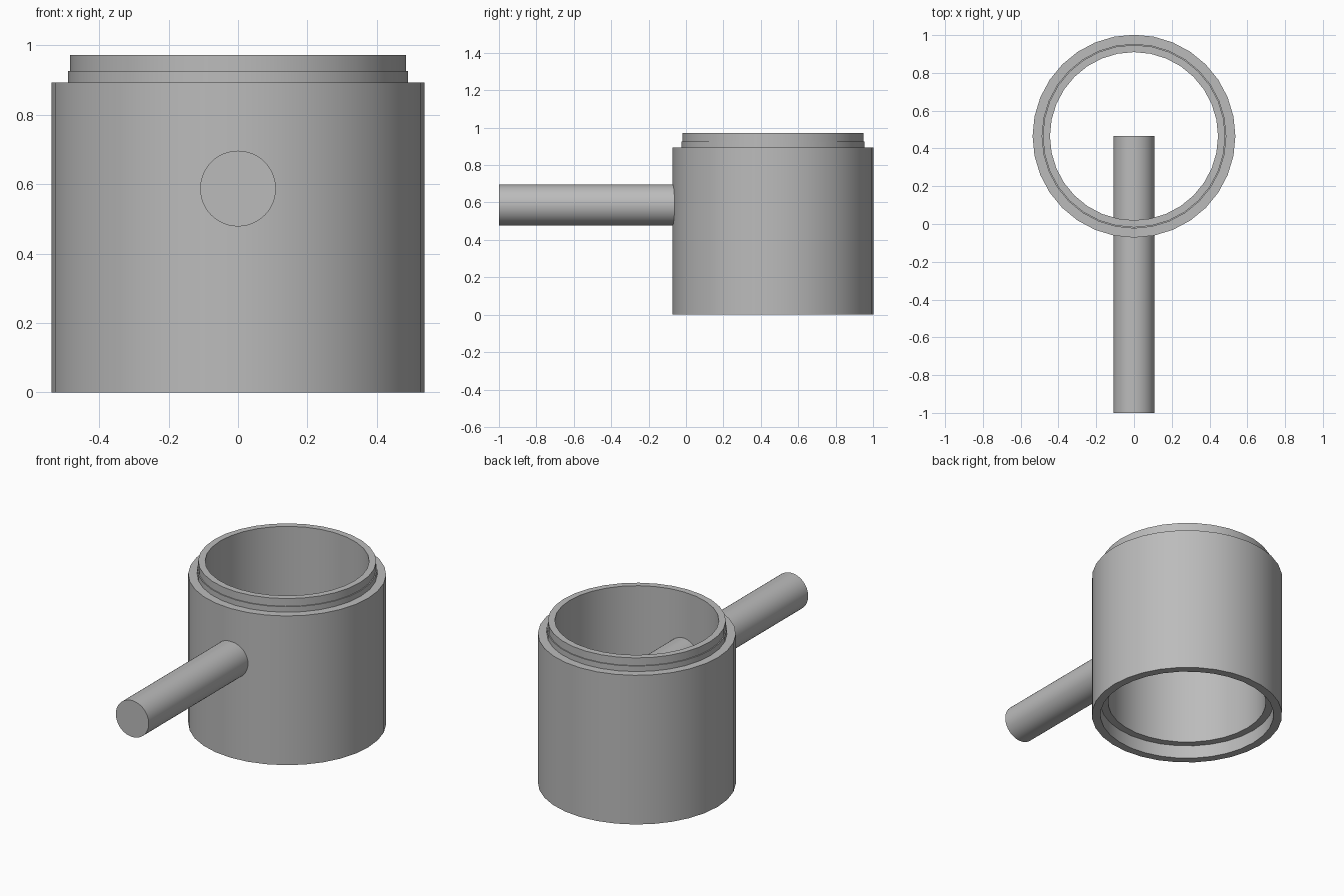
import bpy
import bmesh
import math
from mathutils import Matrix

cube = bpy.data.objects.get("Cube")
if cube:
    bpy.data.objects.remove(cube, do_unlink=True)

grey = bpy.data.materials.new("plain grey")
grey.use_nodes = True
colour = (0.5, 0.5, 0.5, 1)
grey.diffuse_color = colour
grey.node_tree.nodes["Principled BSDF"].inputs["Base Color"].default_value = colour

CENTRE_Y = 0.465


def finish(name, bm):
    """Turn a bmesh into a smooth, sharp-edged object."""
    bmesh.ops.recalc_face_normals(bm, faces=bm.faces)
    mesh = bpy.data.meshes.new(name)
    bm.to_mesh(mesh)
    bm.free()
    mesh.materials.append(grey)
    ob = bpy.data.objects.new(name, mesh)
    bpy.context.collection.objects.link(ob)
    bpy.ops.object.select_all(action='DESELECT')
    ob.select_set(True)
    bpy.context.view_layer.objects.active = ob
    bpy.ops.object.shade_smooth_by_angle(angle=math.radians(35))
    return ob


def lathe(name, profile, sides):
    """Spin a closed (radius, height) profile around the upright axis."""
    bm = bmesh.new()
    rings = []
    for i in range(sides):
        a = math.tau * i / sides
        rings.append([bm.verts.new((r * math.cos(a), r * math.sin(a), z))
                      for r, z in profile])
    n = len(profile)
    for i, ring in enumerate(rings):
        after = rings[(i + 1) % sides]
        for j in range(n):
            k = (j + 1) % n
            bm.faces.new((ring[j], after[j], after[k], ring[k]))
    return finish(name, bm)


# Open tube: outer wall, stepped neck, bore and recessed socket at the bottom
sleeve = lathe("sleeve", [
    (0.537, 0), (0.537, 0.893), (0.489, 0.893), (0.489, 0.926),
    (0.483, 0.926), (0.483, 0.972), (0.445, 0.972),
    (0.445, 0.08), (0.489, 0.08), (0.489, 0)], 32)
sleeve.location.y = CENTRE_Y

# Round handle running from the front to the middle of the tube
length = CENTRE_Y + 1
bm = bmesh.new()
bmesh.ops.create_cone(bm, cap_ends=True, segments=48, radius1=0.109,
                      radius2=0.109, depth=length,
                      matrix=Matrix.Rotation(math.pi / 2, 4, 'X'))
handle = finish("handle", bm)
handle.location = (0, length / 2 - 1, 0.587)
